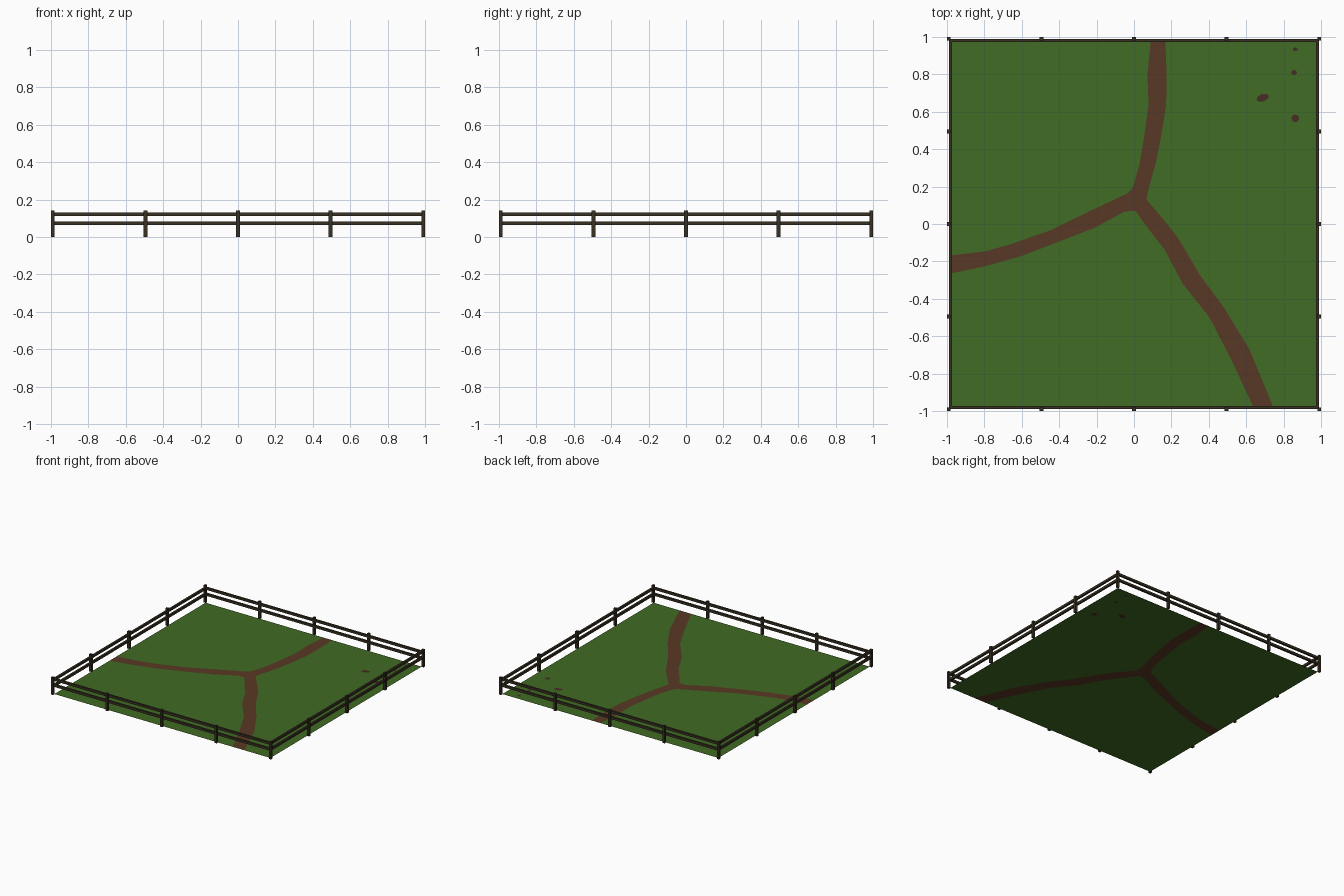
import bpy, bmesh, math
from mathutils import Vector, geometry

if "Cube" in bpy.data.objects:
    bpy.data.objects.remove(bpy.data.objects["Cube"])


def material(name, rgb):
    m = bpy.data.materials.new(name)
    m.diffuse_color = (*rgb, 1)
    m.use_nodes = True
    m.node_tree.nodes["Principled BSDF"].inputs["Base Color"].default_value = m.diffuse_color
    return m


GRASS = material("grass green", (0.051, 0.150, 0.017))
DIRT = material("dirt brown", (0.098, 0.040, 0.018))
HOLE = material("dark soil", (0.062, 0.026, 0.017))
WOOD = material("dark wood", (0.040, 0.030, 0.016))


def make_object(name, bm, mats):
    mesh = bpy.data.meshes.new(name)
    bm.to_mesh(mesh)
    bm.free()
    for m in mats:
        mesh.materials.append(m)
    ob = bpy.data.objects.new(name, mesh)
    bpy.context.collection.objects.link(ob)
    return ob


def box(name, centre, size):
    bm = bmesh.new()
    bmesh.ops.create_cube(bm, size=1)
    for v in bm.verts:
        v.co = Vector([v.co[i] * size[i] + centre[i] for i in range(3)])
    return make_object(name, bm, [WOOD])


# Ground sheet: square with the forked path and soil patches cut into it
E = 0.982
square = [(-E, -E), (E, -E), (E, E), (-E, E)]
path = [
    # north arm, left bank
    (.09, E), (.072, .8), (.078, .64), (.056, .48), (.03, .32), (-.008, .19),
    # west arm, both banks
    (-.035, .163), (-.24, .067), (-.45, -.035), (-.665, -.11), (-.8, -.147), (-E, -.168),
    (-E, -.265), (-.8, -.227), (-.61, -.174), (-.40, -.094), (-.21, -.02), (-.05, .067),
    # south-east arm, both banks
    (.008, .07), (.067, -.013), (.163, -.136), (.26, -.318), (.404, -.5), (.52, -.725), (.64, -E),
    (.746, -E), (.617, -.67), (.484, -.452), (.35, -.27), (.238, -.078), (.152, .03), (.067, .13),
    # north arm, right bank
    (.078, .19), (.115, .32), (.147, .48), (.172, .64), (.174, .8), (.168, E),
]


def patch(x, y, a, b, turn=0):
    pts = []
    for i in range(8):
        t = math.tau * i / 8
        u, v = a * math.cos(t), b * math.sin(t)
        pts.append((x + u * math.cos(turn) - v * math.sin(turn),
                    y + u * math.sin(turn) + v * math.cos(turn)))
    return pts


loops = [square, path,
         patch(.688, .675, .035, .020, .35), patch(.862, .565, .021, .021),
         patch(.855, .810, .016, .014), patch(.862, .934, .014, .010)]
verts, faces = [], []
for loop in loops:
    faces.append(list(range(len(verts), len(verts) + len(loop))))
    verts += [Vector(p) for p in loop]
out_v, _, out_f, _, _, origin = geometry.delaunay_2d_cdt(verts, [], faces, 1, 1e-5)
bm = bmesh.new()
bv = [bm.verts.new((v.x, v.y, 0.001)) for v in out_v]
for f, src in zip(out_f, origin):
    face = bm.faces.new([bv[i] for i in f])
    face.material_index = min(max(src), 2) if src else 0
    if face.normal.z < 0:
        face.normal_flip()
bm.normal_update()
for face in bm.faces:
    if face.normal.z < 0:
        face.normal_flip()
make_object("ground", bm, [GRASS, DIRT, HOLE])

# Fence posts: five along each side, sharing the corners
P = 0.99
steps = [-P, -P / 2, 0, P / 2, P]
for x in steps:
    for y in steps:
        if max(abs(x), abs(y)) == P:
            box("fence_post", (x, y, 0.071), (0.02, 0.02, 0.142))

# Two rails along each side
R = 0.982
for z in (0.073, 0.122):
    for s in (-1, 1):
        box("fence_rail", (0, s * R, z), (2 * R, 0.016, 0.019))
        box("fence_rail", (s * R, 0, z), (0.016, 2 * R, 0.019))
